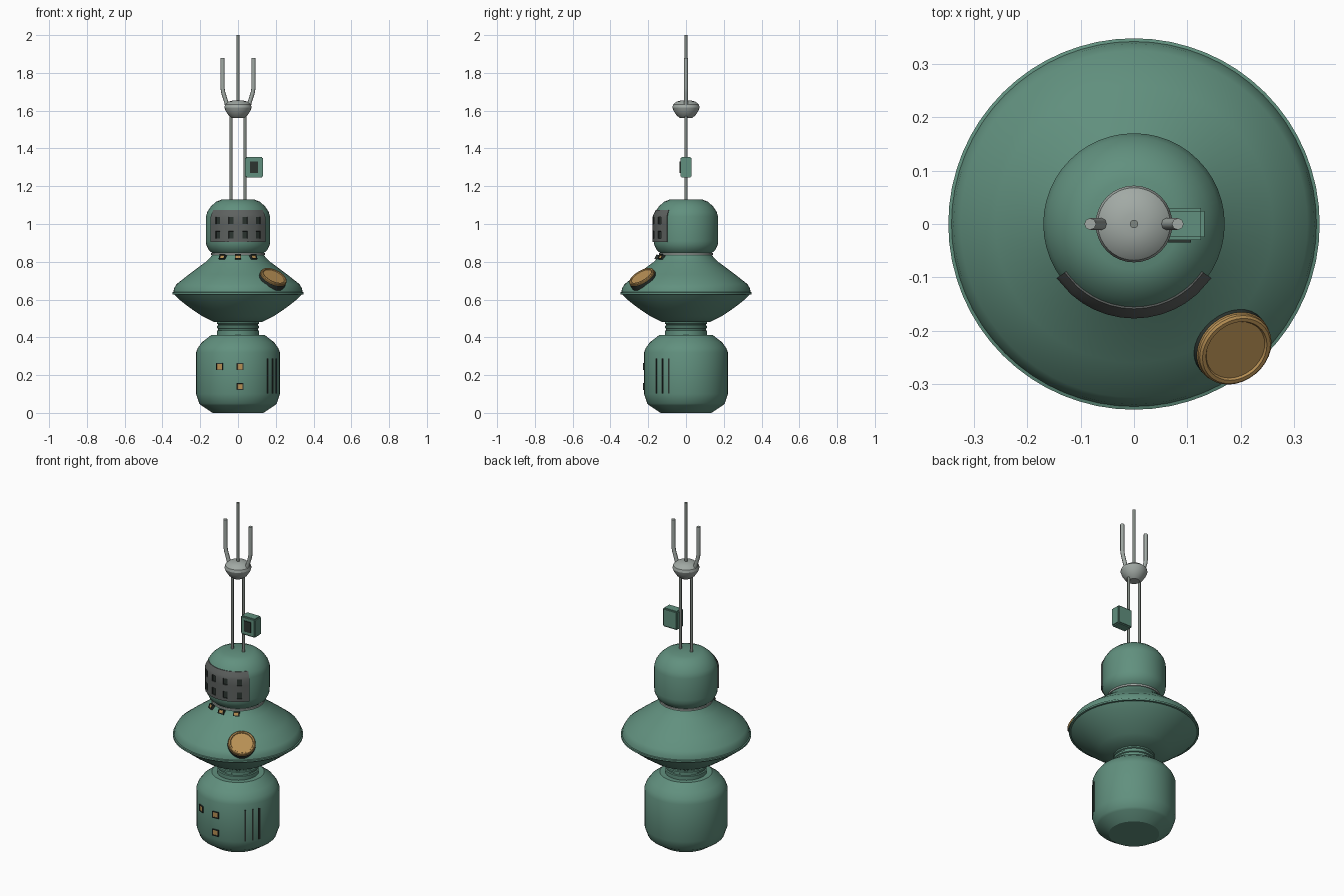
import bpy, bmesh
from math import sin, cos, pi, radians
from mathutils import Vector, Matrix

cube = bpy.data.objects.get("Cube")
if cube:
    bpy.data.objects.remove(cube, do_unlink=True)


def material(name, rgb):
    m = bpy.data.materials.new(name)
    m.use_nodes = True
    m.diffuse_color = (*rgb, 1)
    m.node_tree.nodes["Principled BSDF"].inputs["Base Color"].default_value = (*rgb, 1)
    return m


GREEN = material("sea green", (0.12, 0.28, 0.21))
DARK = material("dark metal", (0.025, 0.035, 0.03))
GREY = material("panel grey", (0.11, 0.12, 0.115))
SILVER = material("silver", (0.36, 0.40, 0.375))
ROD = material("rod grey", (0.22, 0.25, 0.225))
AMBER = material("amber", (0.48, 0.28, 0.09))


def finish(name, bm, mats, angle=30):
    bmesh.ops.recalc_face_normals(bm, faces=bm.faces)
    me = bpy.data.meshes.new(name)
    bm.to_mesh(me)
    bm.free()
    for m in mats:
        me.materials.append(m)
    me.shade_smooth()
    me.set_sharp_from_angle(angle=radians(angle))
    ob = bpy.data.objects.new(name, me)
    bpy.context.collection.objects.link(ob)
    return ob


def lathe(name, profile, mats, n=48, matrix=None, rule=None):
    """Revolve (radius, height) points, closing both ends with caps."""
    bm = bmesh.new()
    rings = [[bm.verts.new((r * cos(2 * pi * i / n), r * sin(2 * pi * i / n), z))
              for i in range(n)] for r, z in profile]
    for k, (a, b) in enumerate(zip(rings, rings[1:])):
        for i in range(n):
            j = (i + 1) % n
            f = bm.faces.new((a[i], a[j], b[j], b[i]))
            f.material_index = rule(k) if rule else 0
    bm.faces.new(rings[0])
    bm.faces.new(rings[-1])
    if matrix:
        bm.transform(matrix)
    return finish(name, bm, mats)


def box(name, size, mats, matrix, bevel=0.0):
    bm = bmesh.new()
    bmesh.ops.create_cube(bm, size=1, matrix=Matrix.Diagonal((*size, 1)))
    if bevel:
        bmesh.ops.bevel(bm, geom=bm.edges[:], offset=bevel, segments=2, affect='EDGES')
    bm.transform(matrix)
    return finish(name, bm, mats)


def around(deg, r, z, tilt=0):
    """Frame on the hull: local -y points outward, angle measured from the front."""
    a = radians(deg)
    return (Matrix.Translation((r * sin(a), -r * cos(a), z))
            @ Matrix.Rotation(a, 4, 'Z') @ Matrix.Rotation(radians(tilt), 4, 'X'))


def lit_window(name, size, frame):
    """Dark framed window with a sunken amber pane."""
    bm = bmesh.new()
    bmesh.ops.create_cube(bm, size=1, matrix=Matrix.Diagonal((*size, 1)))
    front = min(bm.faces, key=lambda f: f.calc_center_median().y)
    bmesh.ops.inset_individual(bm, faces=[front], thickness=0.006, depth=0)
    bmesh.ops.inset_individual(bm, faces=[front], thickness=0.001, depth=-0.003)
    front.material_index = 1
    bm.transform(frame)
    finish(name, bm, [DARK, AMBER])


def tube(name, points, r, mat):
    cu = bpy.data.curves.new(name, 'CURVE')
    cu.dimensions = '3D'
    cu.bevel_depth, cu.bevel_resolution, cu.use_fill_caps = r, 2, True
    sp = cu.splines.new('POLY')
    sp.points.add(len(points) - 1)
    for p, co in zip(sp.points, points):
        p.co = (*co, 1)
    cu.materials.append(mat)
    ob = bpy.data.objects.new(name, cu)
    bpy.context.collection.objects.link(ob)


# Hull sections
lathe("lower_body", [(.135, 0), (.195, .04), (.205, .05), (.222, .10), (.222, .32),
                     (.212, .345), (.19, .375), (.14, .413)], [GREEN])
lathe("neck", [(.111, .40), (.111, .435), (.105, .438), (.105, .446), (.111, .449),
               (.111, .46), (.105, .463), (.105, .469), (.111, .472), (.111, .49)], [GREEN])
lathe("saucer", [(.125, .48), (.19, .512), (.26, .56), (.315, .603), (.338, .627),
                 (.348, .628), (.348, .638), (.342, .64), (.338, .66), (.325, .682),
                 (.26, .733), (.17, .80), (.145, .825), (.135, .84)], [GREEN], 64)
lathe("collar_ring", [(.13, .834), (.142, .836), (.142, .846), (.13, .848)], [SILVER])
lathe("head", [(.135, .845), (.155, .862), (.168, .89), (.17, .91), (.17, 1.04),
               (.162, 1.065), (.142, 1.095), (.115, 1.118), (.085, 1.13)], [GREEN])

# Curved viewing panel with two rows of sunken windows
angles = (-55, -42, -33, -25, -16.5, -8, 0, 8, 16.5, 25, 33, 42, 55)
levels = ((.177, .905), (.177, .922), (.177, .962), (.177, 1.0),
          (.177, 1.037), (.172, 1.052), (.159, 1.075))
bm = bmesh.new()
grid = [[bm.verts.new((r * sin(radians(a)), -r * cos(radians(a)), z)) for a in angles]
        for r, z in levels]
panes = []
for k in range(len(levels) - 1):
    for i in range(len(angles) - 1):
        f = bm.faces.new((grid[k][i], grid[k][i + 1], grid[k + 1][i + 1], grid[k + 1][i]))
        if k in (1, 3) and i in (1, 4, 7, 10):
            panes.append(f)
rim = [e for e in bm.edges if e.is_boundary]
skirt = bmesh.ops.extrude_edge_only(bm, edges=rim)["geom"]
for v in skirt:
    if isinstance(v, bmesh.types.BMVert):
        v.co.xy *= 0.148 / v.co.xy.length
for f in panes:
    f.normal_update()
inner = bmesh.ops.inset_individual(bm, faces=panes, thickness=0.001, depth=-0.006)["faces"]
for f in panes + inner:
    f.material_index = 1
finish("viewing_panel", bm, [GREY, DARK])

# Small amber lights
for n, deg in enumerate((-32, 0, 32)):
    lit_window(f"collar_light_{n}", (.034, .03, .026), around(deg, .148, .822, -25))
for n, (x, z) in enumerate(((-.1, .245), (.01, .245), (.01, .14))):
    lit_window(f"body_window_{n}", (.038, .03, .038),
               around(x / .222 * 57.3, .213, z))

# Vertical vents
for n, deg in enumerate((45, 55.5, 66)):
    box(f"body_vent_{n}", (.014, .012, .19), [DARK], around(deg, .2185, .195), .003)

# Round hatch lying on the saucer slope
normal = Vector((.64 * .6, -.77 * .6, .8))
seat = Matrix.Translation((.182, -.226, .705)) @ normal.to_track_quat('Z', 'Y').to_matrix().to_4x4()
lathe("hatch", [(.075, -.02), (.075, .013), (.073, .015), (.073, .022), (.069, .026),
                (.062, .026), (.059, .021)], [DARK, AMBER], 32, seat,
      lambda k: 1 if k > 0 else 0)
lathe("hatch_cover", [(.060, .01), (.060, .0215)], [AMBER], 32, seat)

# Mast, bowl and aerials
for side, s in (("left", 1), ("right", -1)):
    tube(f"mast_rod_{side}", [(s * .037, 0, 1.10), (s * .037, 0, 1.60)], .008, ROD)
    tube(f"aerial_{side}", [(s * .055, 0, 1.61), (s * .062, 0, 1.645), (s * .078, 0, 1.695),
                            (s * .082, 0, 1.72), (s * .082, 0, 1.88)], .011, SILVER)
tube("aerial_centre", [(0, 0, 1.63), (0, 0, 2.0)], .008, ROD)
lathe("mast_bowl", [(.03, 1.56), (.05, 1.575), (.066, 1.60), (.072, 1.618), (.068, 1.633),
                    (.05, 1.648), (.02, 1.655)], [SILVER], 32)

# Instrument box with dark screen
box("instrument_box", (.094, .06, .11), [GREEN], Matrix.Translation((.085, 0, 1.30)), .006)
box("instrument_screen", (.043, .008, .062), [DARK], Matrix.Translation((.085, -.031, 1.301)))
